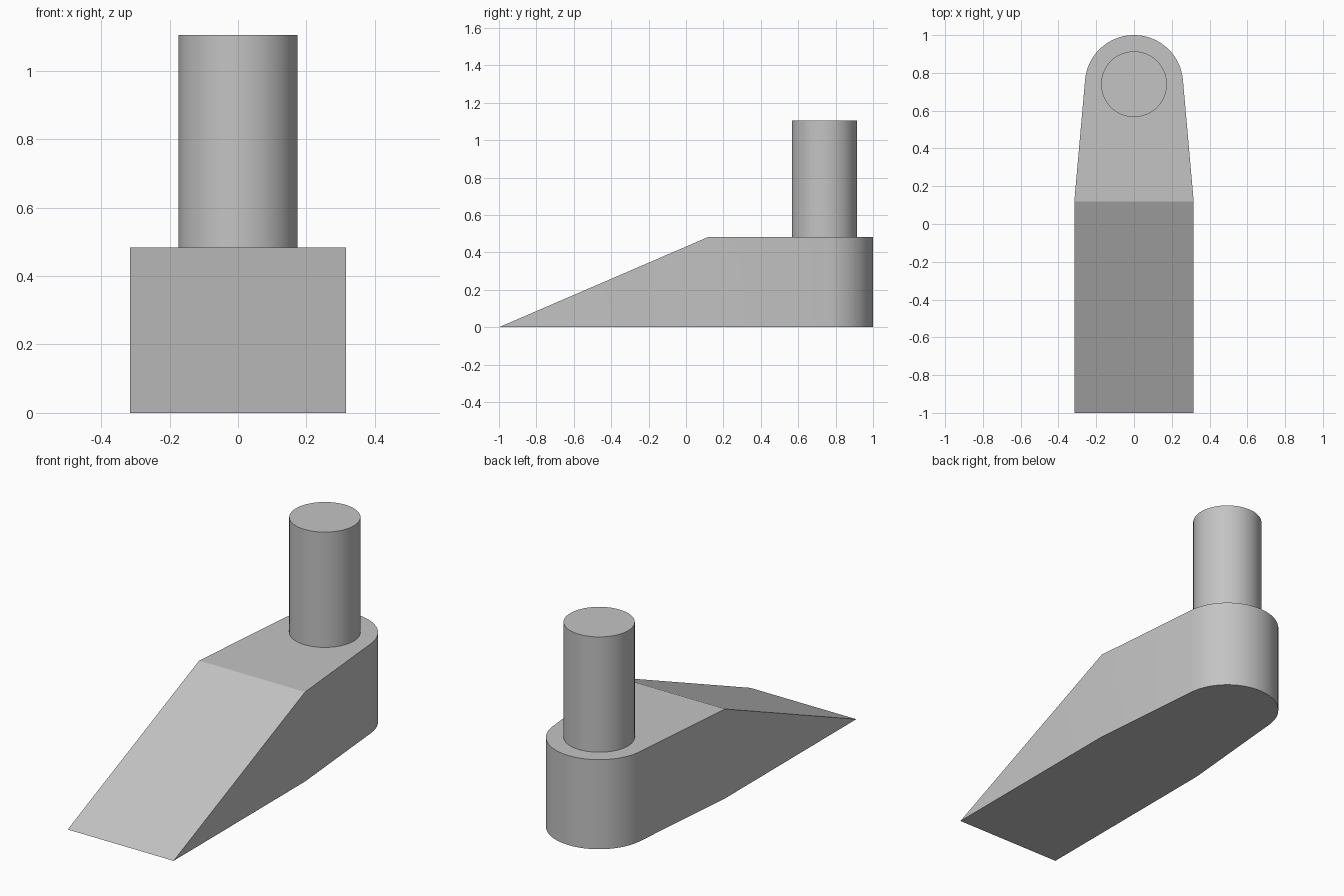
import bpy, bmesh, math

cube = bpy.data.objects.get("Cube")
if cube:
    bpy.data.objects.remove(cube, do_unlink=True)

GREY = (0.55, 0.55, 0.55, 1)
grey = bpy.data.materials.new("plain grey")
grey.use_nodes = True
grey.diffuse_color = GREY
grey.node_tree.nodes["Principled BSDF"].inputs["Base Color"].default_value = GREY

HALF, HEIGHT = 0.316, 0.483      # foot half width and height
CREST_Y = 0.12                   # where the ramp meets the flat top
PEG_Y, END_R = 0.74, 0.26        # rounded end, shared centre with the peg
PEG_R, PEG_TOP = 0.174, 1.105


def finish(bm, name):
    """Turn a bmesh into a smooth-by-angle grey object."""
    bmesh.ops.recalc_face_normals(bm, faces=bm.faces)
    mesh = bpy.data.meshes.new(name)
    bm.to_mesh(mesh)
    bm.free()
    mesh.materials.append(grey)
    obj = bpy.data.objects.new(name, mesh)
    bpy.context.collection.objects.link(obj)
    bpy.ops.object.select_all(action="DESELECT")
    obj.select_set(True)
    bpy.context.view_layer.objects.active = obj
    bpy.ops.object.shade_smooth_by_angle(angle=math.radians(20))
    return obj


# Foot: plan outline with tapered sides running tangent into a round end
reach = PEG_Y - CREST_Y
tangent = math.acos(END_R / math.hypot(HALF, reach)) - math.atan2(reach, HALF)
steps = 48
arc = [tangent + (math.pi - 2 * tangent) * i / steps for i in range(steps + 1)]
outline = [(-HALF, CREST_Y), (-HALF, -1), (HALF, -1), (HALF, CREST_Y)]
outline += [(END_R * math.cos(a), PEG_Y + END_R * math.sin(a)) for a in arc]

bm = bmesh.new()
base = bm.faces.new([bm.verts.new((x, y, 0)) for x, y in outline])
top = bmesh.ops.extrude_face_region(bm, geom=[base], use_keep_orig=True)
for v in top["geom"]:
    if isinstance(v, bmesh.types.BMVert):
        v.co.z = HEIGHT

# Slice off the ramp from the front edge up to the crest
slope = bmesh.ops.bisect_plane(
    bm, geom=bm.verts[:] + bm.edges[:] + bm.faces[:], dist=1e-5,
    plane_co=(0, -1, 0), plane_no=(0, -HEIGHT, CREST_Y + 1), clear_outer=True)
bmesh.ops.remove_doubles(bm, verts=bm.verts, dist=1e-4)
bmesh.ops.holes_fill(bm, edges=[e for e in bm.edges if e.is_boundary])
finish(bm, "wedge_foot")

# Peg: upright cylinder standing on the flat top
bm = bmesh.new()
bmesh.ops.create_cone(bm, cap_ends=True, segments=64, radius1=PEG_R,
                      radius2=PEG_R, depth=PEG_TOP - HEIGHT)
bmesh.ops.translate(bm, verts=bm.verts, vec=(0, PEG_Y, (PEG_TOP + HEIGHT) / 2))
finish(bm, "peg")
